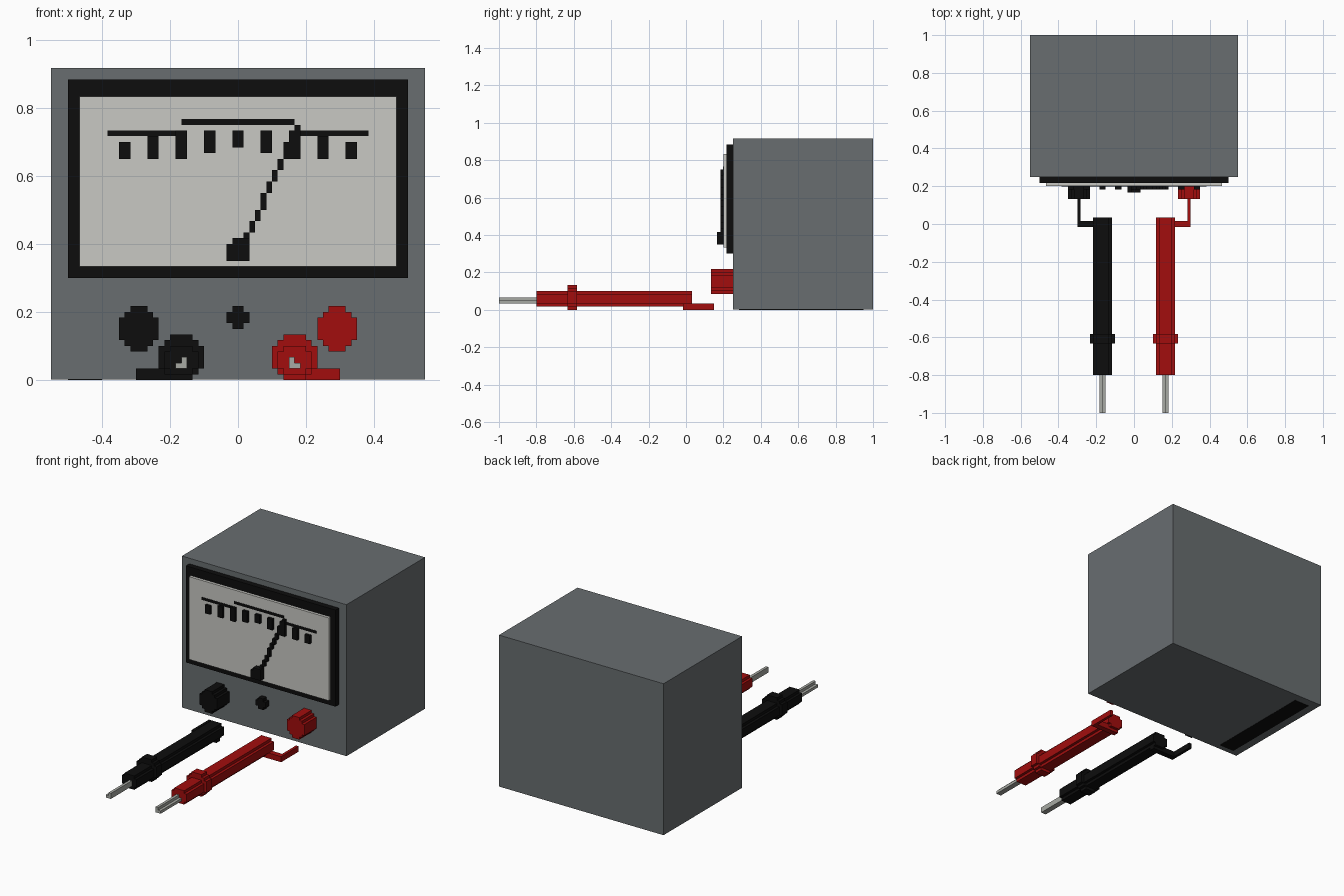
import bpy, bmesh
from mathutils import Vector

if "Cube" in bpy.data.objects:
    bpy.data.objects.remove(bpy.data.objects["Cube"])

U = 1 / 60  # block size: every edge sits on this lattice


def material(name, r, g, b):
    m = bpy.data.materials.new(name)
    m.diffuse_color = (r, g, b, 1)
    m.use_nodes = True
    m.node_tree.nodes["Principled BSDF"].inputs["Base Color"].default_value = m.diffuse_color
    return m


GREY = material("case_grey", 0.14, 0.155, 0.163)
BLACK = material("black", 0.004, 0.004, 0.004)
RED = material("red", 0.36, 0.004, 0.004)
PALE = material("dial_pale", 0.58, 0.58, 0.55)
METAL = material("tip_metal", 0.39, 0.40, 0.37)


def finish(name, bm, mat):
    bmesh.ops.recalc_face_normals(bm, faces=bm.faces)
    me = bpy.data.meshes.new(name)
    bm.to_mesh(me)
    bm.free()
    me.materials.append(mat)
    ob = bpy.data.objects.new(name, me)
    bpy.context.collection.objects.link(ob)
    return ob


def boxes(name, items, mat):
    """Several boxes (x0, x1, y0, y1, z0, z1), in block units, as one object."""
    bm = bmesh.new()
    for x0, x1, y0, y1, z0, z1 in items:
        vs = bmesh.ops.create_cube(bm, size=1)["verts"]
        for v in vs:
            v.co = Vector((x0 if v.co.x < 0 else x1,
                           y0 if v.co.y < 0 else y1,
                           z0 if v.co.z < 0 else z1)) * U
    return finish(name, bm, mat)


def extrude(name, points, axis, a, b, mat):
    """Extrude an outline along y (points are x, z) or z (points are x, y)."""
    bm = bmesh.new()
    co = [(p, a, q) if axis == "y" else (p, q, a) for p, q in points]
    face = bm.faces.new([bm.verts.new(Vector(c) * U) for c in co])
    new = bmesh.ops.extrude_face_region(bm, geom=[face])["geom"]
    move = Vector((0, b - a, 0) if axis == "y" else (0, 0, b - a)) * U
    bmesh.ops.translate(bm, vec=move, verts=[g for g in new if isinstance(g, bmesh.types.BMVert)])
    return finish(name, bm, mat)


def stepped(cx, z, halves):
    """Stepped round outline: rows (height, half width) stacked from z upward."""
    right, left = [], []
    for h, w in halves:
        right += [(cx + w, z), (cx + w, z + h)]
        left += [(cx - w, z), (cx - w, z + h)]
        z += h
    return right + left[::-1]


# case, with a dark strip set under one side
boxes("case", [(-33, 33, 15, 60, 0.1, 55)], GREY)
boxes("underside_strip", [(-30, -24, 17, 57, 0, 0.3)], BLACK)

# dial window
boxes("dial_frame", [(-30, 30, 13, 15, 18, 53)], BLACK)
boxes("dial_face", [(-28, 28, 12, 13, 20, 50)], PALE)

# scale printed on the dial
boxes("scale_line", [(-23, -9, 11.9, 12.3, 43, 44),
                     (-10, 10, 11.9, 12.3, 45, 46),
                     (9, 23, 11.9, 12.3, 43, 44)], BLACK)

# raised tick marks
spans = {0: (41, 44), 5: (40, 44), 10: (39, 44), 15: (39, 43), 20: (39, 42)}
ticks = []
for x in range(-20, 21, 5):
    z0, z1 = spans[abs(x)]
    ticks.append((x - 1, x + 1, 11, 12, z0, z1))
boxes("tick_marks", ticks, BLACK)

# needle climbing in steps from its hub
rise = [25, 26, 28, 30, 33, 35, 37, 39, 42, 43, 45]
boxes("needle", [(i + 1, i + 2, 11, 12, rise[i], rise[i + 1]) for i in range(10)], BLACK)
extrude("needle_hub", [(-2, 21), (2, 21), (2, 25), (-1, 25), (-1, 24), (-2, 24)],
        "y", 10, 12, BLACK)

# adjusting screw below the dial
extrude("zero_screw", stepped(0, 9, [(1, 1), (2, 2), (1, 1)]), "y", 13, 15, BLACK)

# sockets and test probes, mirrored left and right
for side, s, mat in (("left", -1, BLACK), ("right", 1, RED)):
    extrude(side + "_socket",
            stepped(17.5 * s, 5, [(1, 1.5), (1, 2.5), (4, 3.5), (1, 2.5), (1, 1.5)]),
            "y", 8, 15, mat)
    extrude(side + "_probe_handle",
            stepped(10 * s, 1, [(1, 2), (3, 3), (1, 2)]), "y", -48, 2, mat)
    extrude(side + "_probe_collar",
            stepped(10 * s, 0, [(1, 2), (1, 3), (4, 4), (1, 3), (1, 2)]), "y", -38, -35, mat)
    extrude(side + "_probe_tip",
            [(9 * s, 2), (11 * s, 2), (11 * s, 3), (10 * s, 3), (10 * s, 4), (9 * s, 4)],
            "y", -60, -48, METAL)
    extrude(side + "_lead",
            [(8 * s, -1), (18 * s, -1), (18 * s, 9), (17 * s, 9), (17 * s, 1), (8 * s, 1)],
            "z", 0, 2, mat)
